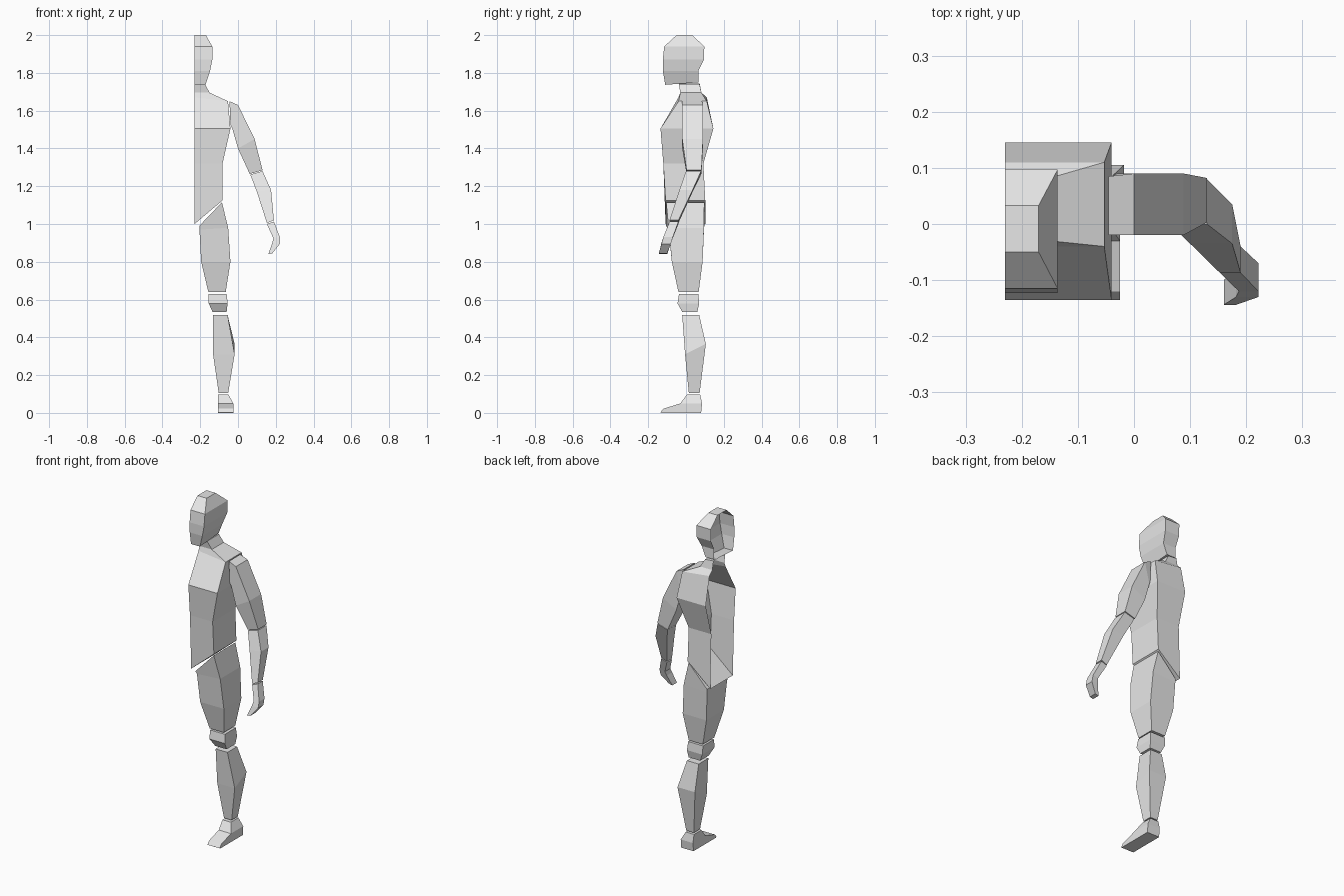
import bpy
import bmesh

MID = -0.23  # plane where the half body is left open

grey = bpy.data.materials.new("plain_grey")
grey.diffuse_color = (0.8, 0.8, 0.8, 1)


def add_object(name, verts, faces, fix_normals=False):
    mesh = bpy.data.meshes.new(name)
    mesh.from_pydata(verts, [], faces)
    if fix_normals:
        bm = bmesh.new()
        bm.from_mesh(mesh)
        bmesh.ops.recalc_face_normals(bm, faces=bm.faces)
        bm.to_mesh(mesh)
        bm.free()
    mesh.materials.append(grey)
    obj = bpy.data.objects.new(name, mesh)
    bpy.context.collection.objects.link(obj)


def loft(name, sections, half=False):
    """Four-sided tube, top to bottom.
    Section: inner x, inner z, outer x, outer z, front y, back y, [front z shift]"""
    verts, faces = [], []
    for xi, zi, xo, zo, yf, yb, *shift in sections:
        dz = shift[0] if shift else 0
        verts += [(xi, yf, zi + dz), (xo, yf, zo + dz), (xo, yb, zo), (xi, yb, zi)]
    for s in range(len(sections) - 1):
        a, b = 4 * s, 4 * s + 4
        for i in range(3 if half else 4):
            j = (i + 1) % 4
            faces.append((b + i, b + j, a + j, a + i))
    n = len(verts)
    faces += [(0, 1, 2, 3), (n - 1, n - 2, n - 3, n - 4)]
    add_object(name, verts, faces)


# Head: half shell, open on the middle plane
loft("head", [
    (MID, 2.00, -0.17, 2.00, -0.05, 0.033),
    (MID, 1.94, -0.136, 1.94, -0.115, 0.097),
    (MID, 1.87, -0.136, 1.87, -0.123, 0.095),
    (MID, 1.81, -0.148, 1.81, -0.122, 0.065),
    (MID, 1.75, -0.172, 1.75, -0.11, 0.065, -0.013),
], half=True)

# Neck and torso: half shell with slanted hip cut
loft("torso", [
    (MID, 1.745, -0.175, 1.74, -0.038, 0.072),
    (MID, 1.695, -0.15, 1.695, -0.03, 0.082),
    (MID, 1.67, -0.053, 1.65, -0.04, 0.11),
    (MID, 1.505, -0.04, 1.505, -0.135, 0.145),
    (MID, 1.32, -0.082, 1.32, -0.12, 0.092),
    (MID, 1.00, -0.082, 1.125, -0.108, 0.102),
], half=True)

# Arm
loft("upper_arm", [
    (-0.04, 1.525, -0.045, 1.65, -0.02, 0.085),
    (-0.03, 1.505, 0.00, 1.63, -0.02, 0.09),
    (0.00, 1.40, 0.088, 1.45, -0.02, 0.09),
    (0.062, 1.265, 0.13, 1.285, 0.003, 0.082),
])
loft("forearm", [
    (0.065, 1.262, 0.13, 1.28, 0.00, 0.08),
    (0.10, 1.17, 0.175, 1.18, -0.035, 0.035),
    (0.153, 1.005, 0.19, 1.02, -0.087, -0.04),
])
loft("hand", [
    (0.153, 1.00, 0.19, 1.013, -0.087, -0.04),
    (0.187, 0.925, 0.222, 0.93, -0.12, -0.07),
    (0.182, 0.90, 0.222, 0.895, -0.13, -0.08),
    (0.16, 0.84, 0.182, 0.845, -0.144, -0.10),
])

# Leg
loft("thigh", [
    (-0.205, 0.99, -0.085, 1.115, -0.105, 0.097),
    (-0.204, 0.97, -0.052, 0.98, -0.092, 0.095),
    (-0.195, 0.80, -0.04, 0.80, -0.075, 0.088),
    (-0.157, 0.64, -0.065, 0.64, -0.04, 0.067),
])
loft("knee", [
    (-0.157, 0.63, -0.06, 0.63, -0.037, 0.065),
    (-0.155, 0.58, -0.055, 0.58, -0.045, 0.07),
    (-0.135, 0.535, -0.06, 0.535, -0.02, 0.06),
])
loft("calf", [
    (-0.132, 0.518, -0.055, 0.518, -0.02, 0.07),
    (-0.132, 0.365, -0.018, 0.365, -0.005, 0.105, -0.055),
    (-0.102, 0.105, -0.052, 0.105, 0.015, 0.072),
])

# Foot: side profile spanned across its width, narrower at the ankle
profile = [(0.08, 0), (0.085, 0.05), (0.075, 0.097), (0.005, 0.097),
           (-0.03, 0.05), (-0.12, 0.022), (-0.135, 0.003), (-0.13, 0)]
n = len(profile)
verts = [(-0.105, y, z) for y, z in profile]
verts += [(-0.05 if z > 0.09 else -0.025, y, z) for y, z in profile]
faces = [(i, (i + 1) % n, n + (i + 1) % n, n + i) for i in range(n)]
faces.append(tuple(range(n)))
faces.append((n + 1, n + 2, n + 3, n + 4))          # ankle side
faces.append((n, n + 1, n + 4, n + 5, n + 6, n + 7))  # sole side
add_object("foot", verts, faces, fix_normals=True)
